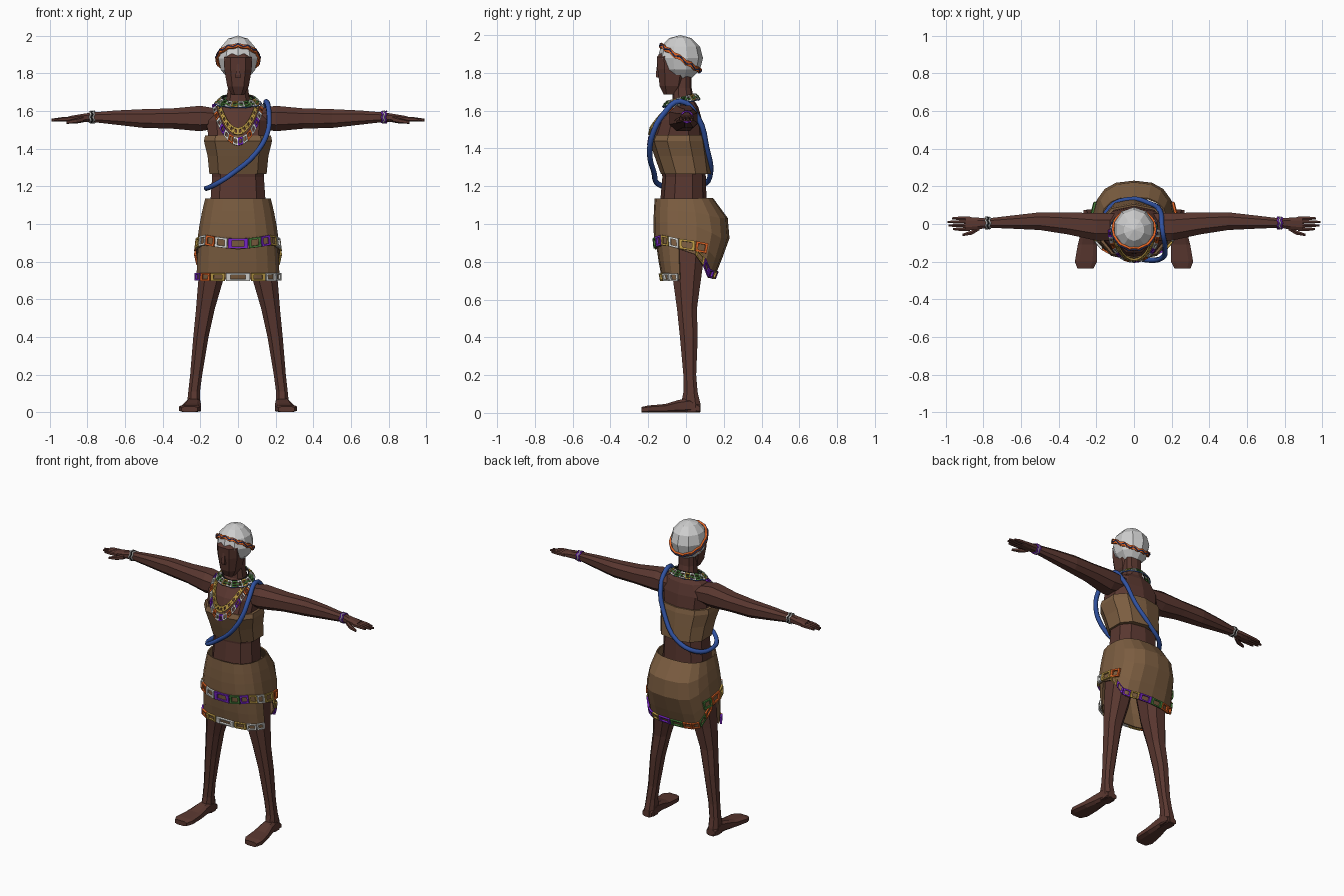
import bpy, bmesh
from math import sin, cos, pi, radians
from mathutils import Vector

if "Cube" in bpy.data.objects:
    bpy.data.objects.remove(bpy.data.objects["Cube"])


def material(name, *rgb):
    m = bpy.data.materials.new(name)
    m.use_nodes = True
    m.diffuse_color = (*rgb, 1)
    m.node_tree.nodes["Principled BSDF"].inputs["Base Color"].default_value = (*rgb, 1)
    return m


SKIN = material("dark skin", .1, .038, .029)
HIDE = material("brown hide", .2, .11, .052)
CAP = material("cap grey", .62, .62, .62)
BLUE = material("bead blue", .03, .085, .36)
ORANGE = material("bead orange", .75, .13, .02)
PURPLE = material("bead purple", .2, .02, .6)
GREEN = material("bead green", .06, .2, .04)
YELLOW = material("bead yellow", .5, .32, .06)
WHITE = material("bead white", .75, .75, .72)
BLACK = material("bead black", .015, .015, .015)


def finish(name, bm, mats, mirror=False, thick=0):
    if not thick:
        bmesh.ops.recalc_face_normals(bm, faces=bm.faces)
    mesh = bpy.data.meshes.new(name)
    bm.to_mesh(mesh)
    bm.free()
    for m in mats:
        mesh.materials.append(m)
    ob = bpy.data.objects.new(name, mesh)
    bpy.context.collection.objects.link(ob)
    if mirror:
        ob.modifiers.new("mirror", 'MIRROR').use_mirror_merge = False
    if thick:
        mod = ob.modifiers.new("thickness", 'SOLIDIFY')
        mod.thickness, mod.offset = thick, 0


def power(v, p):
    return abs(v) ** p * (1 if v >= 0 else -1)


def loft(name, rings, axis, mat, n=10, p=.8, mirror=False):
    """Rings are (position on axis, two centre values, two radii)."""
    bm = bmesh.new()
    loops = []
    for t, c1, c2, r1, r2 in rings:
        loop = []
        for k in range(n):
            a = 2 * pi * (k + .5) / n
            co = [c1 + r1 * power(cos(a), p), c2 + r2 * power(sin(a), p)]
            co.insert("xyz".index(axis), t)
            loop.append(bm.verts.new(co))
        loops.append(loop)
    for lo, hi in zip(loops, loops[1:]):
        for k in range(n):
            j = (k + 1) % n
            bm.faces.new((lo[k], lo[j], hi[j], hi[k]))
    bm.faces.new(loops[0])
    bm.faces.new(loops[-1])
    finish(name, bm, [mat], mirror)


def tube(name, points, radius, mat, cyclic=True, smooth=False):
    cu = bpy.data.curves.new(name, 'CURVE')
    cu.dimensions = '3D'
    cu.bevel_depth, cu.bevel_resolution, cu.resolution_u = radius, 1, 4
    if smooth:
        sp = cu.splines.new('BEZIER')
        sp.bezier_points.add(len(points) - 1)
        for bp, co in zip(sp.bezier_points, points):
            bp.co = co
            bp.handle_left_type = bp.handle_right_type = 'AUTO'
    else:
        sp = cu.splines.new('POLY')
        sp.points.add(len(points) - 1)
        for pt, co in zip(sp.points, points):
            pt.co = (*co, 1)
    sp.use_cyclic_u = cyclic
    cu.materials.append(mat)
    bpy.context.collection.objects.link(bpy.data.objects.new(name, cu))


def chain(name, low, high, colours, hole=.58, size=.94, thick=.012):
    """Row of open rectangular bead links between two rails."""
    bm = bmesh.new()
    for k in range(len(low) - 1):
        quad = [Vector(v) for v in (low[k], low[k + 1], high[k + 1], high[k])]
        mid = sum(quad, Vector()) / 4
        outer = [bm.verts.new(mid.lerp(v, size)) for v in quad]
        inner = [bm.verts.new(mid.lerp(v, hole)) for v in quad]
        for i in range(4):
            j = (i + 1) % 4
            f = bm.faces.new((outer[i], outer[j], inner[j], inner[i]))
            f.material_index = k % len(colours)
    finish(name, bm, colours, thick=thick)


# Torso, neck and head
loft("torso", [(1.08, 0, -.015, .155, .125), (1.25, 0, -.01, .143, .115),
               (1.4, 0, -.03, .155, .12), (1.47, 0, -.04, .165, .135),
               (1.55, 0, -.03, .175, .115), (1.62, 0, -.015, .13, .08),
               (1.655, 0, -.015, .065, .058), (1.72, 0, -.02, .056, .05),
               (1.8, 0, -.02, .056, .05)], "z", SKIN)
loft("hide_top", [(1.265, 0, 0, .158, .133), (1.36, 0, -.022, .168, .145),
                  (1.44, 0, -.04, .188, .153), (1.47, 0, -.038, .182, .142)], "z", HIDE)
loft("face", [(1.685, 0, -.085, .035, .035), (1.73, 0, -.075, .06, .068),
              (1.82, 0, -.07, .077, .085), (1.885, 0, -.072, .078, .087),
              (1.91, 0, -.06, .06, .07)], "z", SKIN, n=8, p=.7)
loft("nose", [(1.775, 0, -.148, .017, .012), (1.79, 0, -.15, .017, .013),
              (1.85, 0, -.145, .008, .01)], "z", SKIN, n=4)

# Cap
CENTRE, RADII = Vector((0, -.03, 1.878)), Vector((.11, .12, .122))
bm = bmesh.new()
bmesh.ops.create_uvsphere(bm, u_segments=10, v_segments=6, radius=1)
for v in bm.verts:
    v.co = CENTRE + v.co * RADII
finish("cap", bm, [CAP])


# Tilted headband lying on the cap
def on_cap(k, rise, grow):
    a = 2 * pi * k / 24
    d = Vector((sin(a), -cos(a) * .95, .62 * cos(a) + rise)).normalized()
    return CENTRE + d * RADII * grow


bm = bmesh.new()
rails = [[bm.verts.new(on_cap(k, e + .035 * (-1) ** k, 1.03)) for k in range(24)] for e in (-.12, .12)]
for k in range(24):
    j = (k + 1) % 24
    bm.faces.new((rails[0][k], rails[0][j], rails[1][j], rails[1][k]))
finish("headband", bm, [ORANGE], thick=.012)
tube("headband_zigzag", [on_cap(k, .07 * (-1) ** k, 1.085) for k in range(24)], .0035, BLUE)

# Arms and hands
loft("arm", [(.08, -.015, 1.56, .075, .05), (.2, -.015, 1.56, .078, .072),
             (.35, .003, 1.56, .062, .057), (.5, .015, 1.56, .05, .053),
             (.65, .01, 1.565, .037, .04), (.78, .005, 1.567, .026, .026),
             (.83, .002, 1.563, .034, .022), (.895, .002, 1.558, .038, .016)],
     "x", SKIN, n=8, mirror=True)
for k, tip in enumerate((.965, .99, .985, .96)):
    y = .03 - .019 * k
    loft(f"finger_{k + 1}", [(.87, y, 1.558, .011, .013), (.93, y, 1.556, .01, .012),
                             (tip, y, 1.552, .006, .007)], "x", SKIN, n=6, mirror=True)
loft("thumb", [(.82, -.02, 1.556, .014, .016), (.86, -.045, 1.547, .013, .014),
               (.91, -.058, 1.54, .007, .008)], "x", SKIN, n=6, mirror=True)

# Legs and feet
loft("leg", [(1.0, .1, .01, .085, .1), (.85, .125, .01, .08, .095),
             (.7, .145, .005, .07, .078), (.55, .173, .005, .053, .056),
             (.4, .197, .015, .043, .05), (.2, .222, .02, .034, .036),
             (.11, .233, .024, .033, .04), (.05, .235, .025, .037, .054),
             (.005, .235, .03, .037, .05)], "z", SKIN, n=8, mirror=True)
loft("foot", [(.075, .235, .02, .034, .02), (.02, .235, .04, .038, .04),
              (-.04, .24, .035, .043, .035), (-.11, .247, .024, .054, .024),
              (-.2, .255, .02, .062, .02), (-.235, .258, .016, .045, .016)],
     "y", SKIN, n=8, p=.6, mirror=True)

# Skirt surface: height, half width, front depth, back depth
PROFILE = [(1.135, .172, .162, .14), (1.04, .195, .168, .215), (.95, .21, .168, .235),
           (.85, .222, .158, .2), (.7, .228, .13, .14)]


def skirt_point(deg, z, off=0.0):
    for a, b in zip(PROFILE, PROFILE[1:]):
        if z >= b[0] or b is PROFILE[-1]:
            t = (a[0] - z) / (a[0] - b[0])
            w, f, r = (a[i] + (b[i] - a[i]) * t + off for i in (1, 2, 3))
            break
    s, c = sin(radians(deg)), cos(radians(deg))
    return w * power(s, .75), -(f if c > 0 else r) * power(c, .8), z


def front_hem(deg):
    d = abs(deg)
    return .865 + .025 * min(d / 50, 1) - .05 * max(0, (d - 50) / 70)


def hem(deg):
    d = abs((deg + 180) % 360 - 180)
    return front_hem(d) if d < 95 else max(.715, .857 - (d - 95) * .0035)


def panel(name, degs, top, bottom, rows, off):
    bm = bmesh.new()
    grid = [[bm.verts.new(skirt_point(d, top + (bottom(d) - top) * r / rows, off))
             for r in range(rows + 1)] for d in degs]
    for a, b in zip(grid, grid[1:]):
        for r in range(rows):
            bm.faces.new((a[r], b[r], b[r + 1], a[r + 1]))
    bmesh.ops.remove_doubles(bm, verts=bm.verts, dist=.0005)
    finish(name, bm, [HIDE], thick=.008)


def skirt_beads(name, start, step, low, height, off, colours):
    degs = [start + step * k for k in range(len(colours) + 1)]
    chain(name, [skirt_point(d, low(d), off) for d in degs],
          [skirt_point(d, low(d) + height, off) for d in degs], colours)


panel("skirt_wrap", range(0, 361, 20), 1.135, hem, 4, 0)
panel("front_apron", range(-80, 81, 20), 1.0, lambda d: .705, 3, -.008)
skirt_beads("wrap_front_beads", -117, 18, front_hem, .056, .008,
            [GREEN, ORANGE, YELLOW, WHITE, ORANGE, WHITE, PURPLE,
             GREEN, PURPLE, YELLOW, WHITE, YELLOW, ORANGE])
skirt_beads("apron_beads", -77, 22, lambda d: .698, .042, .004,
            [PURPLE, ORANGE, YELLOW, WHITE, YELLOW, WHITE, WHITE])
skirt_beads("wrap_back_beads", 100, 16, lambda d: hem(d) - .005, .042, .008,
            [YELLOW, PURPLE, PURPLE, YELLOW, PURPLE, GREEN, ORANGE, ORANGE, GREEN, ORANGE])

# Shoulder strap
tube("shoulder_strap", [(.15, -.03, 1.65), (.165, -.12, 1.58), (.155, -.175, 1.48),
                        (.09, -.192, 1.37), (-.02, -.17, 1.275), (-.12, -.145, 1.21),
                        (-.168, -.04, 1.19), (-.13, .085, 1.205), (-.02, .13, 1.27),
                        (.08, .11, 1.4), (.14, .065, 1.56)], .0145, BLUE, smooth=True)


# Chest necklaces hanging in a V
def drape(width, drop, top, out, n):
    pts = []
    for k in range(n + 1):
        a = -pi / 2 + pi * k / n
        c = max(cos(a), 0)
        pts.append((width * sin(a), -.03 - out * c ** .9, top - drop * c ** 1.6))
    return pts


chain("long_necklace", drape(.138, .215, 1.63, .172, 16), drape(.118, .178, 1.638, .165, 16),
      [PURPLE, WHITE, ORANGE, WHITE], hole=.5, thick=.01)
chain("yellow_necklace", drape(.112, .168, 1.64, .166, 14), drape(.092, .135, 1.646, .158, 14),
      [YELLOW], hole=.4, size=1, thick=.01)


# Layered collar around the neck
def collar(rx, ry, z, wave=0.0, n=20):
    return [(rx * sin(2 * pi * k / n), -.025 - ry * cos(2 * pi * k / n),
             z - .02 * cos(2 * pi * k / n) + wave * (-1) ** k) for k in range(n)]


tube("collar_green", collar(.108, .088, 1.652, .004), .006, GREEN)
tube("collar_blue", collar(.124, .098, 1.64, .003), .004, BLUE)
tube("collar_dark", collar(.084, .07, 1.667), .005, BLACK)
low, high = collar(.124, .1, 1.638), collar(.09, .075, 1.67)
chain("collar_links", low + low[:1], high + high[:1], [WHITE, GREEN, WHITE, YELLOW], thick=.01)


# Wrist bracelets
def bracelet(name, x, mat):
    tube(name, [(x + .004 * (-1) ** k, .005 + .03 * sin(pi * k / 6), 1.567 + .03 * cos(pi * k / 6))
                for k in range(12)], .005, mat)


for side, word, mats in ((1, "left", (PURPLE, WHITE, PURPLE)), (-1, "right", (WHITE, BLACK, WHITE))):
    for k, m in enumerate(mats):
        bracelet(f"{word}_bracelet_{k + 1}", side * (.766 + .009 * k), m)
